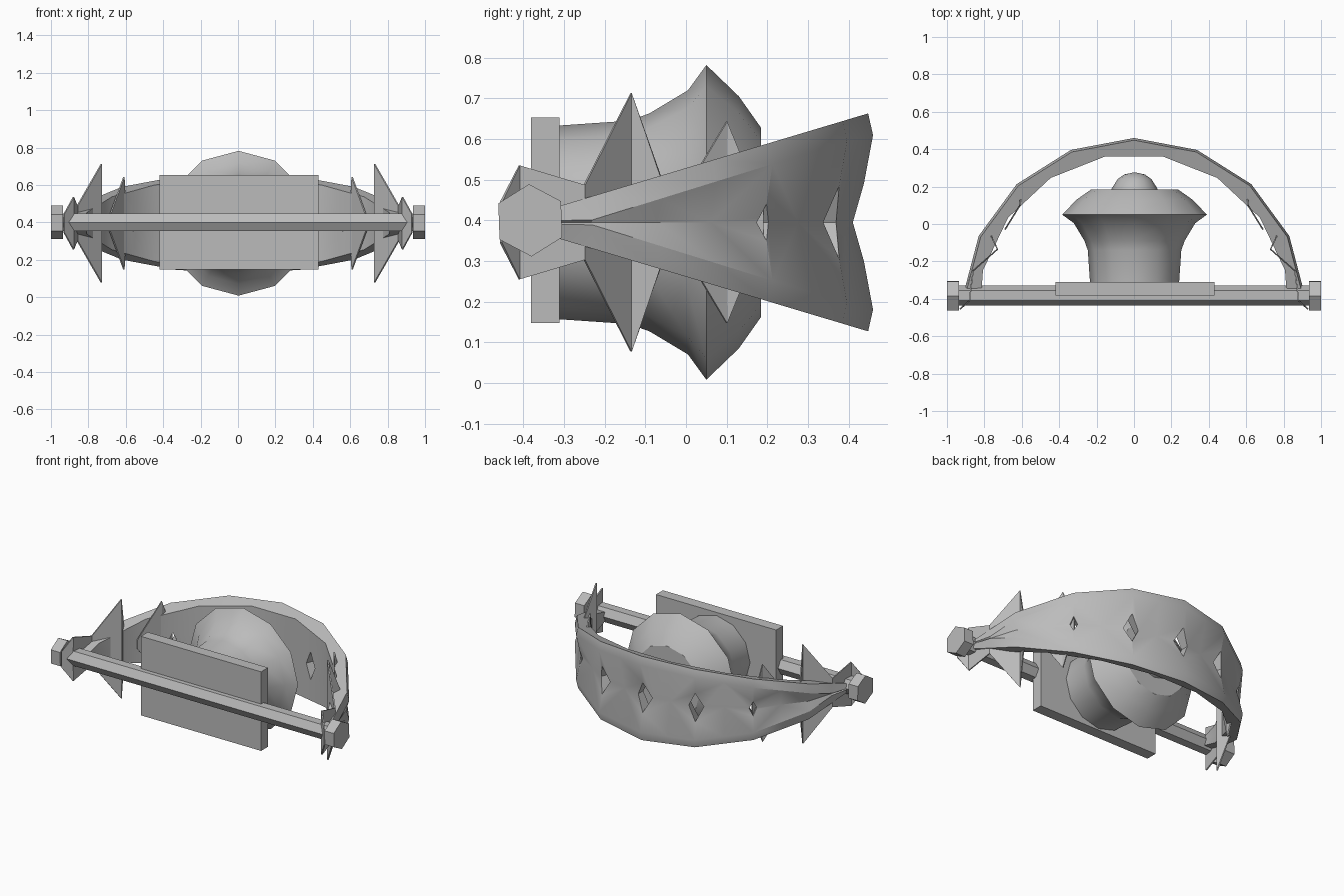
import bpy, bmesh, math
from math import sin, cos, pi, radians
from mathutils import Matrix, Vector

cube = bpy.data.objects.get("Cube")
if cube:
    bpy.data.objects.remove(cube, do_unlink=True)

ZC = 0.395          # height of the mid plane
AXLE_Y = -0.383     # depth of the long bar

grey = bpy.data.materials.new("mid_grey")
grey.use_nodes = True
grey.diffuse_color = (0.5, 0.5, 0.5, 1)
grey.node_tree.nodes["Principled BSDF"].inputs["Base Color"].default_value = (0.5, 0.5, 0.5, 1)


def make(name, verts, faces, smooth=None):
    """Mesh object with outward normals; smooth is an angle in degrees."""
    mesh = bpy.data.meshes.new(name)
    mesh.from_pydata(verts, [], faces)
    bm = bmesh.new()
    bm.from_mesh(mesh)
    bmesh.ops.remove_doubles(bm, verts=bm.verts, dist=0.0001)
    bmesh.ops.recalc_face_normals(bm, faces=bm.faces)
    bm.to_mesh(mesh)
    bm.free()
    obj = bpy.data.objects.new(name, mesh)
    bpy.context.collection.objects.link(obj)
    mesh.materials.append(grey)
    if smooth:
        smooth_by_angle(obj, smooth)
    return obj


def smooth_by_angle(obj, angle):
    bpy.ops.object.select_all(action='DESELECT')
    obj.select_set(True)
    bpy.context.view_layer.objects.active = obj
    bpy.ops.object.shade_smooth_by_angle(angle=radians(angle))


def loft(name, rings, smooth=None):
    """Closed rings joined in a row, capped at both ends."""
    n = len(rings[0])
    verts = [p for ring in rings for p in ring]
    faces = [(r * n + i, r * n + (i + 1) % n, (r + 1) * n + (i + 1) % n, (r + 1) * n + i)
             for r in range(len(rings) - 1) for i in range(n)]
    faces += [tuple(range(n)), tuple(range(len(verts) - n, len(verts)))]
    return make(name, verts, faces, smooth)


def hex_bar(name, x0, x1, radius, turn, z):
    ring = lambda x: [(x, AXLE_Y + radius * cos(turn + i * pi / 3),
                       z + radius * sin(turn + i * pi / 3)) for i in range(6)]
    return loft(name, [ring(x0), ring(x1)])


def lathe_y(name, profile, sides, smooth):
    """Turned shape around the front-to-back axis; profile holds (y, radius)."""
    rings = [[(0.003 + r * sin(2 * pi * i / sides), y, ZC + r * cos(2 * pi * i / sides))
              for i in range(sides)] for y, r in profile]
    return loft(name, rings, smooth)


# Long bar and its end caps
hex_bar("crossbar", -0.94, 0.94, 0.054, 0, 0.40)
for side, label in ((1, "left"), (-1, "right")):
    hex_bar(label + "_end_cap", side * 0.935, side * 1.0, 0.089, radians(32), 0.40)

# Flat slab behind the bar
bm = bmesh.new()
bmesh.ops.create_cube(bm, size=1, matrix=Matrix.Translation((0.005, -0.346, 0.40))
                      @ Matrix.Diagonal((0.85, 0.07, 0.505, 1)))
slab = make("slab", [], [])
bm.to_mesh(slab.data)
bm.free()

# Turned body and the small dome on its back
lathe_y("body", [(-0.315, 0.238), (-0.14, 0.25), (-0.09, 0.268), (0.005, 0.325), (0.05, 0.387),
                 (0.13, 0.31), (0.185, 0.232)], 12, 32)
lathe_y("dome", [(0.16, 0.125), (0.19, 0.122), (0.24, 0.09), (0.265, 0.055), (0.276, 0.004)], 12, 35)

# Curved band: inner facets sit half a step away from the outer ones
CY, STEP = -0.46, radians(10.75)
R_OUT, R_IN = 0.92, 0.835


def half_height(y):
    return max(0.012, 0.04 + 0.296 * (y + 0.31))


def band_ring(k):
    a = k * STEP
    outer = R_OUT * (cos(STEP) if k % 2 else 1)
    inner = R_IN * (1 if k % 2 else cos(STEP))
    y_out = CY + outer * cos(a)
    h = half_height(y_out)
    crease = min(max(0.003, 0.31 * (y_out + 0.25)), h * 0.8)
    groove = 0.04 * h / 0.265
    h_in = half_height(CY + inner * cos(a))
    section = [(inner, -h_in), (outer - 0.012, -h), (outer, -crease), (outer - groove, 0),
               (outer, crease), (outer - 0.012, h), (inner, h_in), (inner, 0)]
    return [(r * sin(a), CY + r * cos(a), ZC + z) for r, z in section]


band = loft("curved_band", [band_ring(k) for k in range(-8, 9)])

# Diamond holes cut through the band
for k, wide, tall in ((0, 0.05, 0.095), (2, 0.045, 0.09), (-2, 0.045, 0.09),
                      (4, 0.022, 0.045), (-4, 0.022, 0.045)):
    a = k * STEP
    out, along = Vector((sin(a), cos(a), 0)), Vector((cos(a), -sin(a), 0))
    rings = [[Vector((0, CY, ZC)) + out * r + along * u + Vector((0, 0, v))
              for u, v in ((wide, 0), (0, tall), (-wide, 0), (0, -tall))] for r in (0.7, 1.05)]
    cutter = loft("hole_cutter", rings)
    mod = band.modifiers.new("hole", 'BOOLEAN')
    mod.operation, mod.solver, mod.object = 'DIFFERENCE', 'EXACT', cutter
    bpy.context.view_layer.objects.active = band
    bpy.ops.object.modifier_apply(modifier=mod.name)
    bpy.data.objects.remove(cutter, do_unlink=True)
smooth_by_angle(band, 25)


# Thin jagged blades inside the band, mirrored up/down and left/right
def blade(name, outline, side):
    """Strip from the mid plane out to the jagged edge, above and below."""
    n = len(outline)
    verts = [(side * x, y, ZC + s * z) for s in (1, 0, -1) for x, y, z in outline]
    faces = [(r * n + i, r * n + i + 1, (r + 1) * n + i + 1, (r + 1) * n + i)
             for r in (0, 1) for i in range(n - 1)]
    obj = make(name, verts, faces)
    mod = obj.modifiers.new("thickness", 'SOLIDIFY')
    mod.thickness, mod.offset = 0.008, 0


for side, label in ((1, "left"), (-1, "right")):
    blade(label + "_large_blade", [(0.93, -0.455, 0.05), (0.88, -0.41, 0.14), (0.86, -0.25, 0.092),
                                   (0.73, -0.135, 0.318), (0.78, -0.03, 0.02)], side)
    blade(label + "_small_blade", [(0.69, -0.03, 0.03), (0.61, 0.10, 0.248), (0.60, 0.19, 0.03)], side)
